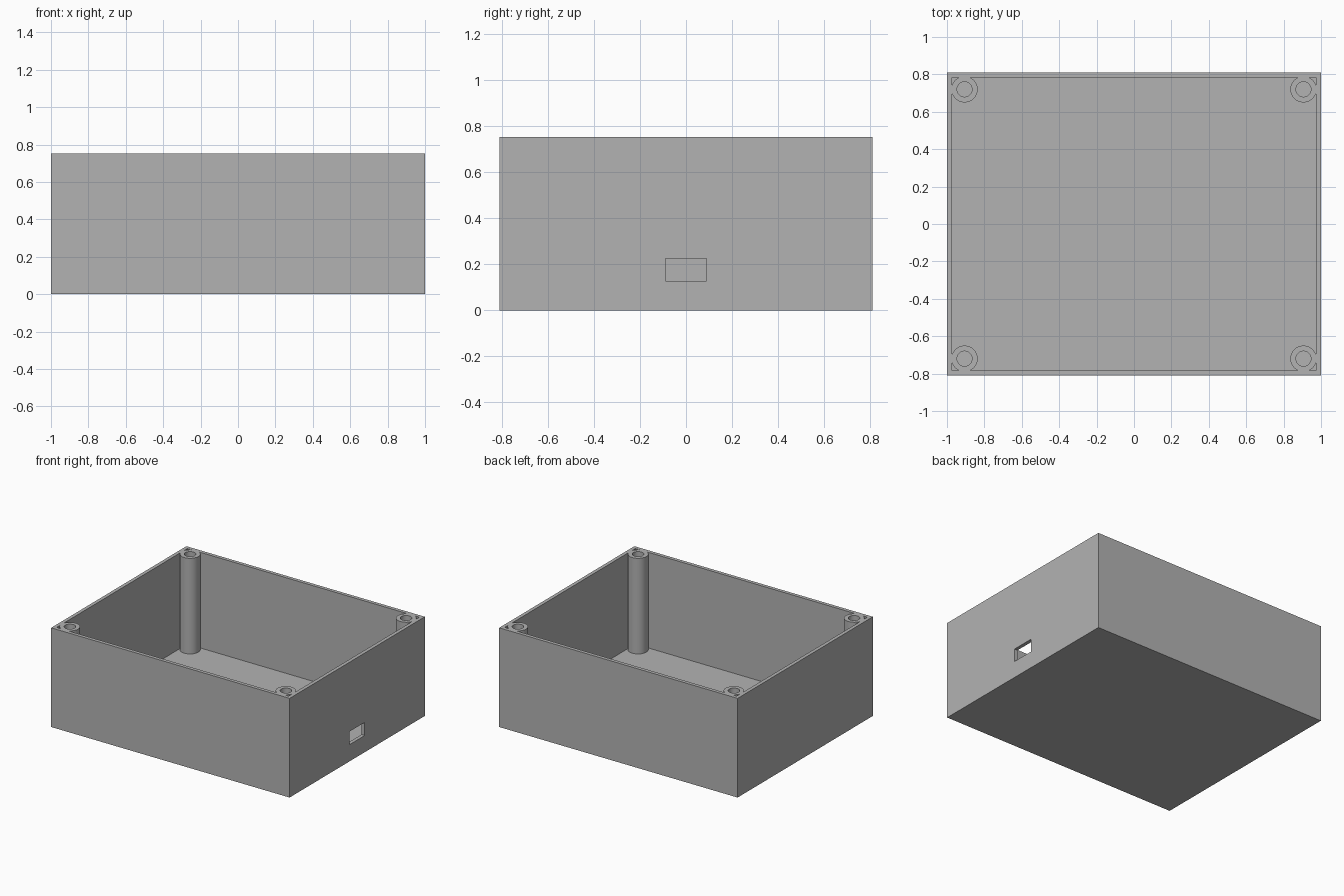
import bpy
from math import radians

if "Cube" in bpy.data.objects:
    bpy.data.objects.remove(bpy.data.objects["Cube"], do_unlink=True)

HALF_X, HALF_Y, HEIGHT = 1.0, 0.81, 0.752
WALL = 0.027
POST_X, POST_Y = 0.906, 0.72
POST_R, HOLE_R = 0.07, 0.04


def box(name, low, high):
    center = [(a + b) / 2 for a, b in zip(low, high)]
    bpy.ops.mesh.primitive_cube_add(size=1, location=center)
    ob = bpy.context.object
    ob.name = name
    ob.scale = [b - a for a, b in zip(low, high)]
    bpy.ops.object.transform_apply(location=True, rotation=False, scale=True)
    return ob


def cylinder(name, x, y, radius, bottom, top):
    bpy.ops.mesh.primitive_cylinder_add(
        vertices=64, radius=radius, depth=top - bottom,
        location=(x, y, (bottom + top) / 2))
    ob = bpy.context.object
    ob.name = name
    return ob


def cut(target, cutter):
    """Subtract the cutter from the target, then discard the cutter."""
    cutter.hide_render = True
    bpy.context.view_layer.objects.active = target
    mod = target.modifiers.new("cut", 'BOOLEAN')
    mod.operation = 'DIFFERENCE'
    mod.solver = 'EXACT'
    mod.object = cutter
    bpy.ops.object.modifier_apply(modifier=mod.name)
    bpy.data.objects.remove(cutter, do_unlink=True)


corners = [(sx * POST_X, sy * POST_Y) for sx in (-1, 1) for sy in (-1, 1)]

# Outer block of the open enclosure
enclosure = box("enclosure", (-HALF_X, -HALF_Y, 0), (HALF_X, HALF_Y, HEIGHT))

# Inner cavity, leaving the four corner screw posts standing
cavity = box("cavity", (WALL - HALF_X, WALL - HALF_Y, WALL),
             (HALF_X - WALL, HALF_Y - WALL, HEIGHT + 0.1))
for x, y in corners:
    cut(cavity, cylinder("post", x, y, POST_R, -0.1, HEIGHT + 0.2))
cut(enclosure, cavity)

# Screw holes down the posts
for x, y in corners:
    cut(enclosure, cylinder("screw_hole", x, y, HOLE_R, WALL, HEIGHT + 0.1))

# Cable port through the left wall
cut(enclosure, box("cable_port", (HALF_X - 0.1, -0.09, 0.127),
                   (HALF_X + 0.1, 0.09, 0.226)))

# Plain grey plastic
grey = bpy.data.materials.new("grey_plastic")
grey.use_nodes = True
color = (0.45, 0.45, 0.45, 1)
grey.diffuse_color = color
grey.node_tree.nodes["Principled BSDF"].inputs["Base Color"].default_value = color
enclosure.data.materials.clear()
enclosure.data.materials.append(grey)
for face in enclosure.data.polygons:
    face.material_index = 0

# Smooth round posts, sharp box edges
bpy.ops.object.select_all(action='DESELECT')
enclosure.select_set(True)
bpy.context.view_layer.objects.active = enclosure
bpy.ops.object.shade_smooth_by_angle(angle=radians(30))
